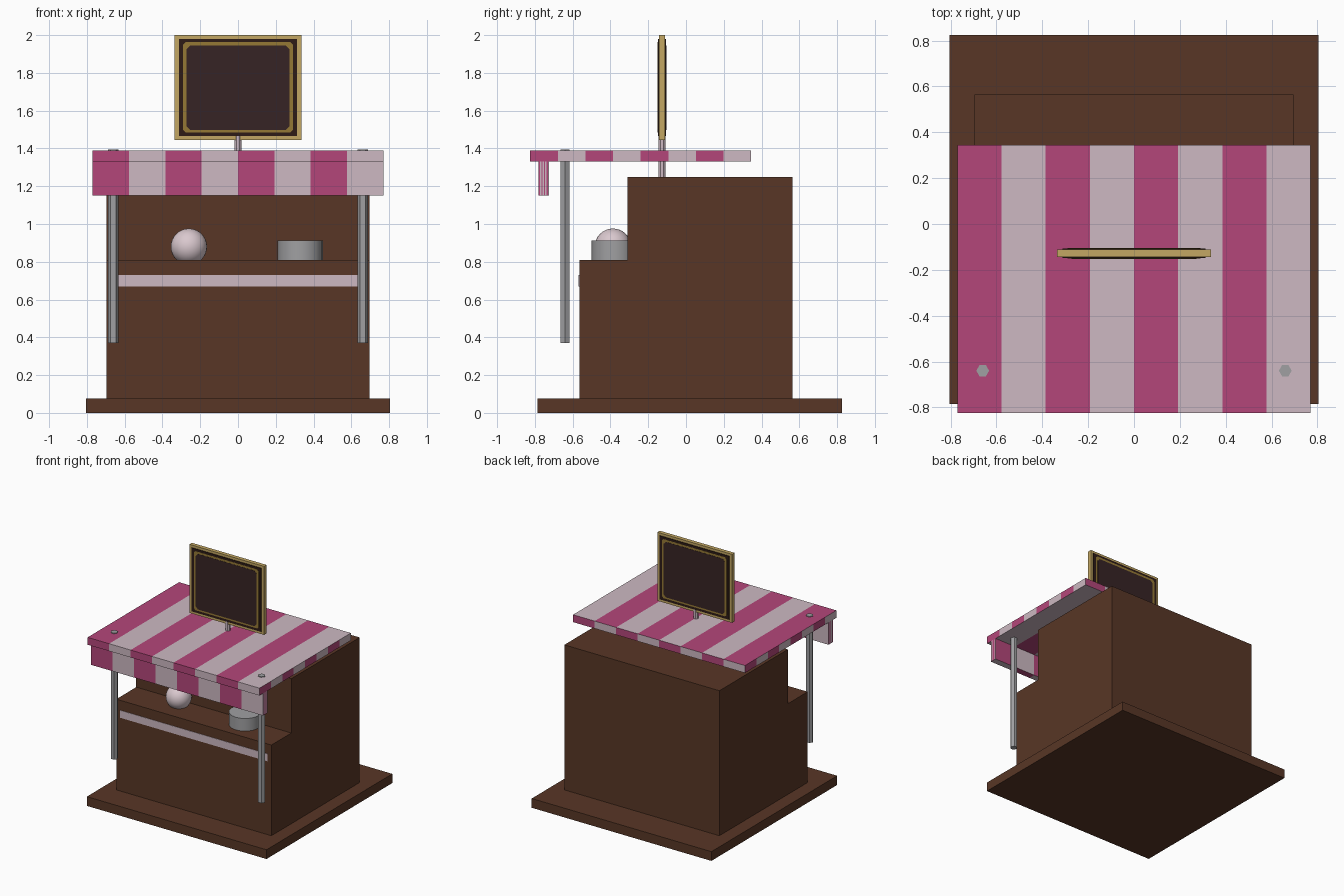
import bpy, bmesh, math
from mathutils import Vector

cube = bpy.data.objects.get("Cube")
if cube:
    bpy.data.objects.remove(cube, do_unlink=True)


def material(name, rgb):
    m = bpy.data.materials.new(name)
    m.use_nodes = True
    color = (*rgb, 1)
    m.diffuse_color = color
    bsdf = m.node_tree.nodes["Principled BSDF"]
    bsdf.inputs["Base Color"].default_value = color
    bsdf.inputs["Roughness"].default_value = 0.8
    return m


brown = material("brown wood", (0.098, 0.037, 0.019))
magenta = material("magenta cloth", (0.456, 0.062, 0.195))
pale = material("pale pink cloth", (0.61, 0.485, 0.54))
ball_pink = material("ball pink", (0.70, 0.58, 0.62))
grey = material("grey metal", (0.35, 0.35, 0.36))
gold = material("gold frame", (0.55, 0.39, 0.125))
dark_gold = material("dark gold line", (0.30, 0.19, 0.035))
board = material("dark board", (0.037, 0.017, 0.018))
border = material("dark border", (0.026, 0.011, 0.008))


def finish(name, bm, *mats):
    bmesh.ops.recalc_face_normals(bm, faces=bm.faces)
    mesh = bpy.data.meshes.new(name)
    bm.to_mesh(mesh)
    bm.free()
    for m in mats:
        mesh.materials.append(m)
    obj = bpy.data.objects.new(name, mesh)
    bpy.context.collection.objects.link(obj)
    return obj


def box_mesh(lo, hi):
    bm = bmesh.new()
    bmesh.ops.create_cube(bm, size=1)
    lo, hi = Vector(lo), Vector(hi)
    bmesh.ops.scale(bm, vec=hi - lo, verts=bm.verts)
    bmesh.ops.translate(bm, vec=(lo + hi) / 2, verts=bm.verts)
    return bm


def box(name, lo, hi, mat):
    return finish(name, box_mesh(lo, hi), mat)


def striped_box(name, lo, hi, count=8):
    """Box with stripes on every face, each side starting magenta at its own left."""
    bm = box_mesh(lo, hi)
    for axis in (0, 1):
        normal = Vector((axis == 0, axis == 1, 0))
        for i in range(1, count):
            point = normal * (lo[axis] + (hi[axis] - lo[axis]) * i / count)
            bmesh.ops.bisect_plane(bm, geom=bm.verts[:] + bm.edges[:] + bm.faces[:],
                                   plane_co=point, plane_no=normal)
    bm.normal_update()
    for f in bm.faces:
        c, n = f.calc_center_median(), f.normal
        axis = 1 if abs(n.x) > 0.5 else 0
        u = (c[axis] - lo[axis]) / (hi[axis] - lo[axis])
        if n.y > 0.5 or n.x < -0.5:
            u = 1 - u
        f.material_index = int(u * count) % 2
    return finish(name, bm, magenta, pale)


def cylinder(name, radius, sides, x, y, z0, z1, mat, turn=0.0, smooth=False):
    bm = bmesh.new()
    ring = [bm.verts.new((x + radius * math.cos(turn + math.tau * i / sides),
                          y + radius * math.sin(turn + math.tau * i / sides), z0))
            for i in range(sides)]
    base = bm.faces.new(ring)
    top = bmesh.ops.extrude_face_region(bm, geom=[base])["geom"]
    bmesh.ops.translate(bm, vec=(0, 0, z1 - z0),
                        verts=[v for v in top if isinstance(v, bmesh.types.BMVert)])
    obj = finish(name, bm, mat)
    if smooth:
        shade(obj)
    return obj


def shade(obj):
    bpy.ops.object.select_all(action='DESELECT')
    obj.select_set(True)
    bpy.context.view_layer.objects.active = obj
    bpy.ops.object.shade_smooth_by_angle(angle=math.radians(40))


def sign_plate(name, half_w, z0, z1, cut, thick, mat):
    """Upright plate with clipped corners, centred on the sign's plane."""
    outline = []
    for sx, sz in ((1, 1), (-1, 1), (-1, -1), (1, -1)):
        x, z = sx * half_w, z1 if sz > 0 else z0
        pair = [(x, z - sz * cut), (x - sx * cut, z)]
        outline += pair if sx == sz else pair[::-1]
    bm = bmesh.new()
    face = bm.faces.new([bm.verts.new((x, SIGN_Y - thick / 2, z)) for x, z in outline])
    back = bmesh.ops.extrude_face_region(bm, geom=[face])["geom"]
    bmesh.ops.translate(bm, vec=(0, thick, 0),
                        verts=[v for v in back if isinstance(v, bmesh.types.BMVert)])
    return finish(name, bm, mat)


# Floor and stepped cabinet
box("floor_base", (-0.805, -0.785, 0), (0.805, 0.825, 0.075), brown)
box("back_cabinet", (-0.695, -0.31, 0.075), (0.695, 0.565, 1.25), brown)
box("front_counter", (-0.695, -0.565, 0.075), (0.695, -0.31, 0.81), brown)
box("counter_trim", (-0.66, -0.568, 0.67), (0.66, -0.56, 0.73), pale)

# Canopy, hanging valance and poles
striped_box("canopy", (-0.77, -0.825, 1.33), (0.77, 0.345, 1.39))
striped_box("valance", (-0.77, -0.78, 1.15), (0.77, -0.725, 1.33))
for side, x in (("right", -0.66), ("left", 0.66)):
    cylinder(side + "_pole", 0.028, 6, x, -0.64, 0.37, 1.395, grey)

# Goods on the counter
bm = bmesh.new()
bmesh.ops.create_uvsphere(bm, u_segments=32, v_segments=16, radius=0.096)
bmesh.ops.translate(bm, vec=(-0.26, -0.387, 0.88), verts=bm.verts)
shade(finish("ball", bm, ball_pink))
cylinder("round_tub", 0.12, 16, 0.33, -0.38, 0.81, 0.912, grey, smooth=True)

# Sign on its post, same on both sides
SIGN_Y = -0.128
cylinder("sign_post", 0.02, 8, 0, SIGN_Y, 1.25, 1.47, pale, turn=math.pi / 8)
box("sign_frame", (-0.335, SIGN_Y - 0.016, 1.445), (0.335, SIGN_Y + 0.016, 2.0), gold)
box("sign_border", (-0.312, SIGN_Y - 0.021, 1.465), (0.312, SIGN_Y + 0.021, 1.98), border)
sign_plate("sign_line", 0.291, 1.484, 1.963, 0.015, 0.045, dark_gold)
sign_plate("sign_board", 0.273, 1.497, 1.946, 0.02, 0.048, board)
